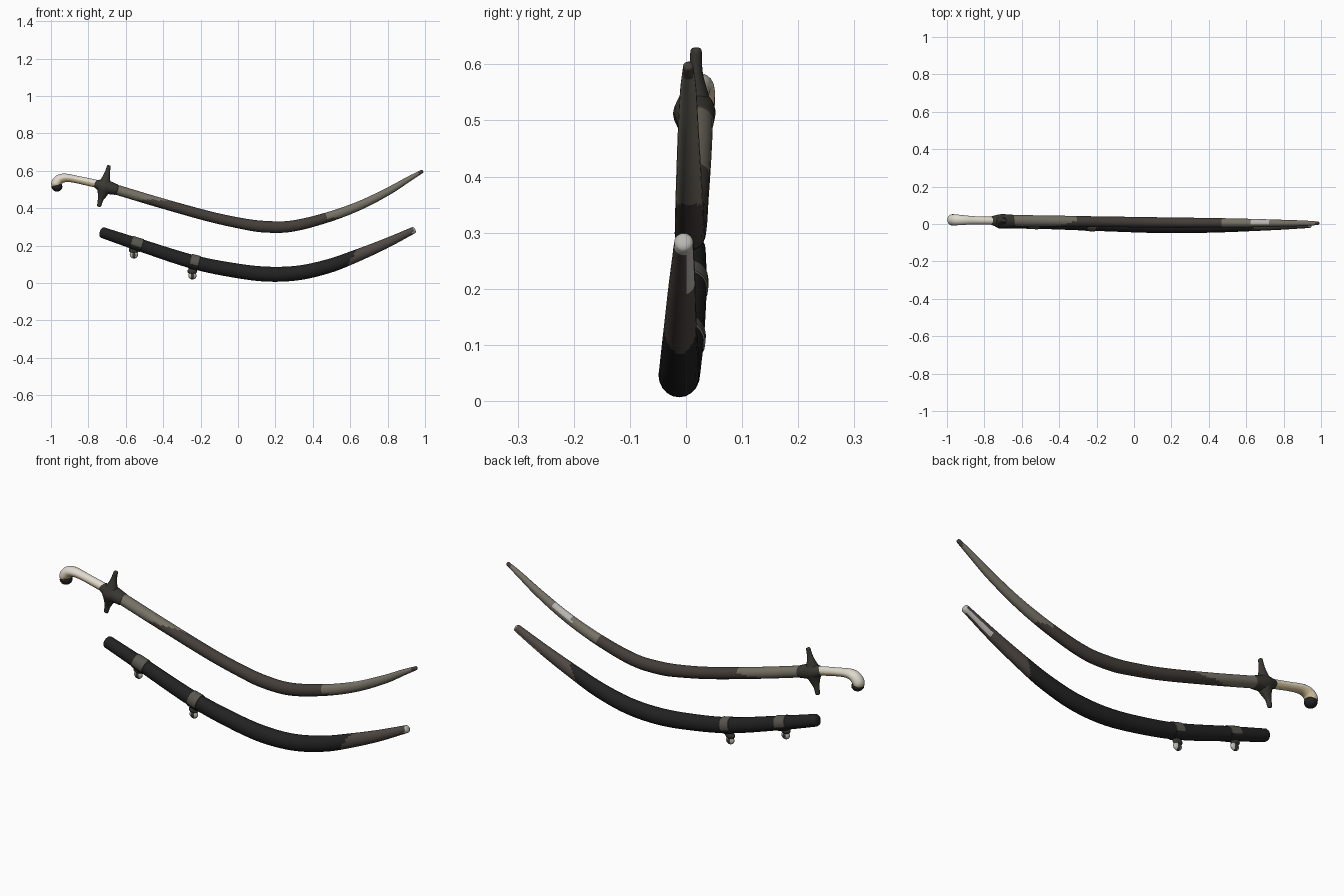
import bpy, bmesh, math
from mathutils import Vector

if "Cube" in bpy.data.objects:
    bpy.data.objects.remove(bpy.data.objects["Cube"])


def material(name, r, g, b):
    m = bpy.data.materials.new(name)
    m.use_nodes = True
    m.diffuse_color = (r, g, b, 1)
    node = m.node_tree.nodes["Principled BSDF"]
    node.inputs["Base Color"].default_value = (r, g, b, 1)
    node.inputs["Roughness"].default_value = 0.8
    return m


black = material("black leather", .016, .016, .016)
umber = material("dark umber steel", .058, .048, .041)
steel = material("olive grey steel", .18, .165, .13)
chape = material("brown grey chape", .08, .066, .058)
ivory = material("ivory", .74, .70, .61)
tan = material("aged ivory", .66, .54, .32)
iron = material("dark iron", .040, .038, .031)
pale = material("pale metal", .48, .47, .44)
brass = material("dull grey mount", .10, .095, .08)


def smooth_path(stations, steps=8):
    """Smooth curve through stations of x, y, z, half height, half thickness."""
    p = [Vector(s) for s in stations]
    p = [2 * p[0] - p[1]] + p + [2 * p[-1] - p[-2]]
    out = []
    for a, b, c, d in zip(p, p[1:], p[2:], p[3:]):
        l0, l1, l2 = (b - a).length, (c - b).length, (d - c).length
        m1 = (c - a) * (l1 / (l0 + l1))
        m2 = (d - b) * (l1 / (l1 + l2))
        for i in range(steps):
            t = i / steps
            out.append(b * (2*t**3 - 3*t*t + 1) + m1 * (t**3 - 2*t*t + t)
                       + c * (3*t*t - 2*t**3) + m2 * (t**3 - t*t))
    return out + [p[-2]]


def finish(name, bm, mats, rule=None):
    bmesh.ops.recalc_face_normals(bm, faces=bm.faces[:])
    bm.normal_update()
    if rule:
        for f in bm.faces:
            f.material_index = rule(f.calc_center_median(), f.normal)
    me = bpy.data.meshes.new(name)
    bm.to_mesh(me)
    bm.free()
    for m in mats:
        me.materials.append(m)
    ob = bpy.data.objects.new(name, me)
    bpy.context.collection.objects.link(ob)
    bpy.ops.object.select_all(action='DESELECT')
    ob.select_set(True)
    bpy.context.view_layer.objects.active = ob
    bpy.ops.object.shade_smooth_by_angle(angle=math.radians(50))
    return ob


def sweep(name, path, mats, rule=None, grow=1.0, sides=20, dome=0.5):
    """Oval tube along a path lying in an upright plane, with domed ends."""
    rings = []
    last = len(path) - 1
    for i, s in enumerate(path):
        tan_v = (path[min(i + 1, last)] - path[max(i - 1, 0)]).to_3d()
        tan_v.y = 0
        tan_v.normalize()
        ring = (s.to_3d(), tan_v, s[3] * grow, s[4] * grow)
        caps = []
        if i in (0, last):
            side = -1 if i == 0 else 1
            for deg in (30, 55, 75):
                a = math.radians(deg)
                off = tan_v * side * math.sin(a) * min(s[3], s[4]) * dome
                caps.append((ring[0] + off, tan_v, ring[2] * math.cos(a), ring[3] * math.cos(a)))
        rings += caps[::-1] + [ring] if i == 0 else [ring] + caps
    bm = bmesh.new()
    loops = []
    for c, t, h, w in rings:
        up = Vector((-t.z, 0, t.x))
        loops.append([bm.verts.new(c + up * h * math.sin(k * math.tau / sides)
                                   + Vector((0, w * math.cos(k * math.tau / sides), 0)))
                      for k in range(sides)])
    for a, b in zip(loops, loops[1:]):
        for k in range(sides):
            n = (k + 1) % sides
            bm.faces.new((a[k], a[n], b[n], b[k]))
    bm.faces.new(loops[0])
    bm.faces.new(loops[-1])
    return finish(name, bm, mats, rule)


def ball(name, loc, size, mat):
    bm = bmesh.new()
    bmesh.ops.create_uvsphere(bm, u_segments=16, v_segments=10, radius=1)
    for v in bm.verts:
        v.co = Vector(loc) + Vector([a * b for a, b in zip(v.co, size)])
    return finish(name, bm, [mat])


# Blade: grey root, dark middle, grey point with a bright patch on the spine
def blade_colour(c, n):
    if c.x < -.42 + .10 * n.z + .06 * n.y:
        return 1
    if .62 < c.x < .72 and n.z > .3 and n.y > -.3:
        return 2
    if c.x > .965:
        return 0
    return 1 if c.x > .47 + .1 * max(0, -n.z) else 0


blade_path = smooth_path([
    (-.70, .018, .515, .027, .030), (-.64, .018, .496, .027, .030),
    (-.42, .016, .430, .027, .029), (-.15, .012, .355, .028, .028),
    (.01, .010, .320, .029, .028), (.13, .008, .302, .031, .028),
    (.28, .007, .303, .030, .027), (.475, .006, .350, .027, .025),
    (.65, .005, .414, .024, .022), (.81, .004, .494, .020, .018),
    (.92, .004, .560, .014, .014), (.985, .004, .597, .009, .009)], 10)
sweep("blade", blade_path, [umber, steel, pale], blade_colour)

# Crossguard with a collar lying along the blade
sweep("crossguard", smooth_path([
    (-.69, .018, .625, .010, .010), (-.70, .017, .585, .015, .013),
    (-.708, .015, .55, .026, .024), (-.715, .013, .512, .042, .036),
    (-.725, .015, .475, .026, .024), (-.735, .017, .445, .015, .013),
    (-.743, .018, .412, .011, .010)]), [iron])
sweep("guard_collar", smooth_path([
    (-.765, .018, .532, .020, .022), (-.715, .016, .517, .036, .036),
    (-.65, .017, .499, .029, .033)]), [iron])

# Hooked grip: bright along the top, yellowed below
grip_path = smooth_path([
    (-.74, .018, .527, .021, .021), (-.79, .018, .538, .021, .021),
    (-.86, .020, .553, .020, .022), (-.915, .021, .562, .022, .026),
    (-.95, .022, .556, .026, .029), (-.970, .022, .535, .028, .030),
    (-.970, .022, .517, .026, .028)])
sweep("grip", grip_path, [ivory, tan], lambda c, n: 1 if n.z < -.1 else 0)
ball("pommel_cap", (-.968, .022, .515), (.029, .031, .026), black)


# Scabbard: black body, brown grey lower end and pale tip
def scabbard_colour(c, n):
    if c.x > .935 or (c.x > .80 and n.z < -.3 and n.y > .2):
        return 2
    return 1 if c.x > .61 + .04 * n.z else 0


scabbard_path = smooth_path([
    (-.725, .006, .270, .029, .029), (-.54, .006, .208, .033, .031),
    (-.23, -.002, .110, .037, .034), (.01, -.009, .063, .039, .036),
    (.17, -.012, .047, .040, .037), (.33, -.012, .055, .039, .036),
    (.49, -.011, .092, .037, .033), (.61, -.010, .136, .034, .029),
    (.78, -.007, .207, .027, .024), (.94, -.004, .283, .018, .017)], 12)
sweep("scabbard", scabbard_path, [black, chape, pale], scabbard_colour)

# Carrying mounts: band, lug and hanging ring
for label, x, drop in (("upper", -.545, .157), ("lower", -.232, .045)):
    part = [s for s in scabbard_path if abs(s[0] - x) < .032]
    sweep(label + "_mount_band", part, [brass, black],
          lambda c, n: 1 if n.z < -.35 else 0, grow=1.09, dome=.1)
    y = part[0][1]
    ball(label + "_mount_lug", (x - .012, y, drop + .018), (.026, .014, .018), iron)
    bm = bmesh.new()
    bmesh.ops.create_uvsphere(bm, u_segments=16, v_segments=10, radius=1)
    for v in bm.verts:
        v.co = Vector((x - .012 + v.co.x * .022, y + v.co.y * .013, drop - .006 + v.co.z * .02))
    finish(label + "_hanging_ring", bm, [pale, iron],
           lambda c, n, x=x: 1 if abs(c.x - x + .012) < .007 else 0)
